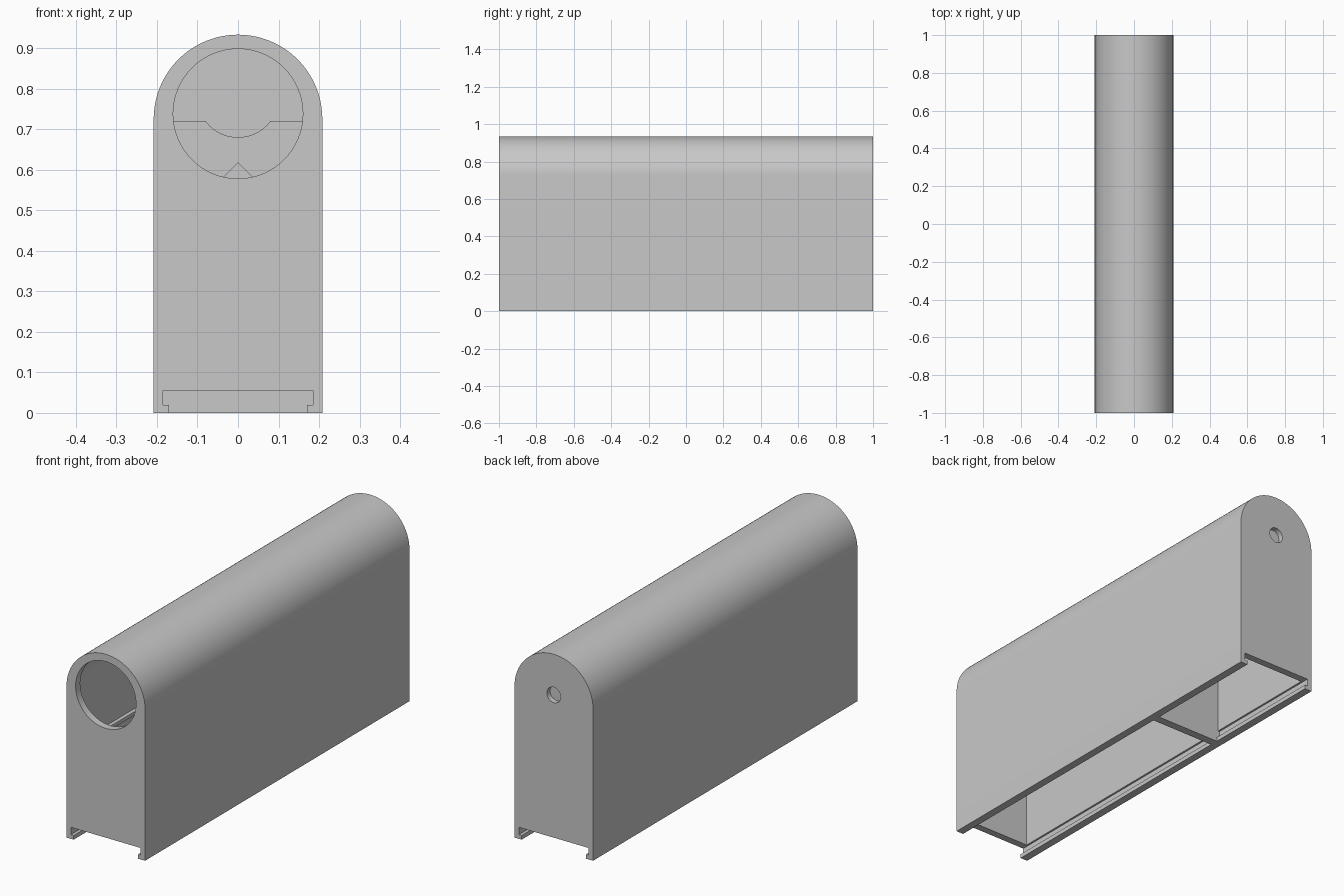
import bpy, bmesh, math

cube = bpy.data.objects.get("Cube")
if cube:
    bpy.data.objects.remove(cube, do_unlink=True)

grey = bpy.data.materials.new("plain_grey")
grey.use_nodes = True
grey.diffuse_color = (0.58, 0.58, 0.58, 1)
bsdf = next(n for n in grey.node_tree.nodes if n.type == 'BSDF_PRINCIPLED')
bsdf.inputs["Base Color"].default_value = grey.diffuse_color

ARCH_Z = 0.725            # where the straight sides meet the round top
DIV_FRONT, DIV_BACK = 0.34, 0.38
END_WALL = 0.965


def extrude(name, profile, y0, y1):
    """Prism made from an (x, z) profile between two y positions."""
    bm = bmesh.new()
    face = bm.faces.new([bm.verts.new((x, y0, z)) for x, z in profile])
    new = bmesh.ops.extrude_face_region(bm, geom=[face])["geom"]
    bmesh.ops.translate(bm, vec=(0, y1 - y0, 0),
                        verts=[v for v in new if isinstance(v, bmesh.types.BMVert)])
    bmesh.ops.recalc_face_normals(bm, faces=bm.faces)
    mesh = bpy.data.meshes.new(name)
    bm.to_mesh(mesh)
    bm.free()
    obj = bpy.data.objects.new(name, mesh)
    bpy.context.collection.objects.link(obj)
    mesh.materials.append(grey)
    return obj


def circle(z, r, n=64, start=0.0, sweep=2 * math.pi):
    return [(r * math.cos(start + sweep * i / n), z + r * math.sin(start + sweep * i / n))
            for i in range(n)]


def arch(r, base, centre=ARCH_Z):
    """Upright profile with a half-round top."""
    top = circle(centre, r, 64, 0, math.pi) + [(-r, centre)]
    return [(-r, base), (r, base)] + top


def mirrored(half):
    return half + [(-x, z) for x, z in reversed(half)]


def cut(target, profile, y0, y1):
    cutter = extrude("cutter", profile, y0, y1)
    cutter.hide_render = True
    mod = target.modifiers.new("cut", 'BOOLEAN')
    mod.operation, mod.solver, mod.object = 'DIFFERENCE', 'EXACT', cutter
    depsgraph = bpy.context.evaluated_depsgraph_get()
    result = bpy.data.meshes.new_from_object(target.evaluated_get(depsgraph))
    target.modifiers.clear()
    target.data = result
    bpy.data.objects.remove(cutter, do_unlink=True)


# Housing with two chambers, leaving the end walls and the divider
housing = extrude("housing", arch(0.208, 0), -1, 1)
chamber = arch(0.176, 0.03, 0.73)
cut(housing, chamber, -END_WALL, DIV_FRONT)
cut(housing, chamber, DIV_BACK, END_WALL)

# Sliding-lid grooves, open at each end
groove = mirrored([(0.17, -0.02), (0.17, 0.02), (0.185, 0.02), (0.185, 0.055)])
cut(housing, groove, -1.02, DIV_FRONT)
cut(housing, groove, DIV_BACK, 1.02)

# Divider top, cradle and cable opening
cut(housing, arch(0.174, 0.72, 0.73), DIV_FRONT - 0.02, DIV_BACK + 0.02)
cut(housing, circle(0.78, 0.1), DIV_FRONT - 0.02, DIV_BACK + 0.02)
cut(housing, circle(0.557, 0.06, 4), DIV_FRONT - 0.02, DIV_BACK + 0.02)

# Large front opening and small back recess
cut(housing, circle(0.738, 0.16), -1.02, -0.94)
cut(housing, circle(0.738, 0.037, 32), 0.975, 1.02)

# Inner side rails
for side, name in ((1, "left_rail"), (-1, "right_rail")):
    extrude(name, [(side * 0.158, 0.43), (side * 0.18, 0.43),
                   (side * 0.18, 0.447), (side * 0.158, 0.447)],
            -END_WALL - 0.005, DIV_FRONT + 0.005)

# Smooth round parts, sharp edges
bpy.ops.object.select_all(action='DESELECT')
housing.select_set(True)
bpy.context.view_layer.objects.active = housing
bpy.ops.object.shade_smooth_by_angle(angle=math.radians(30))
